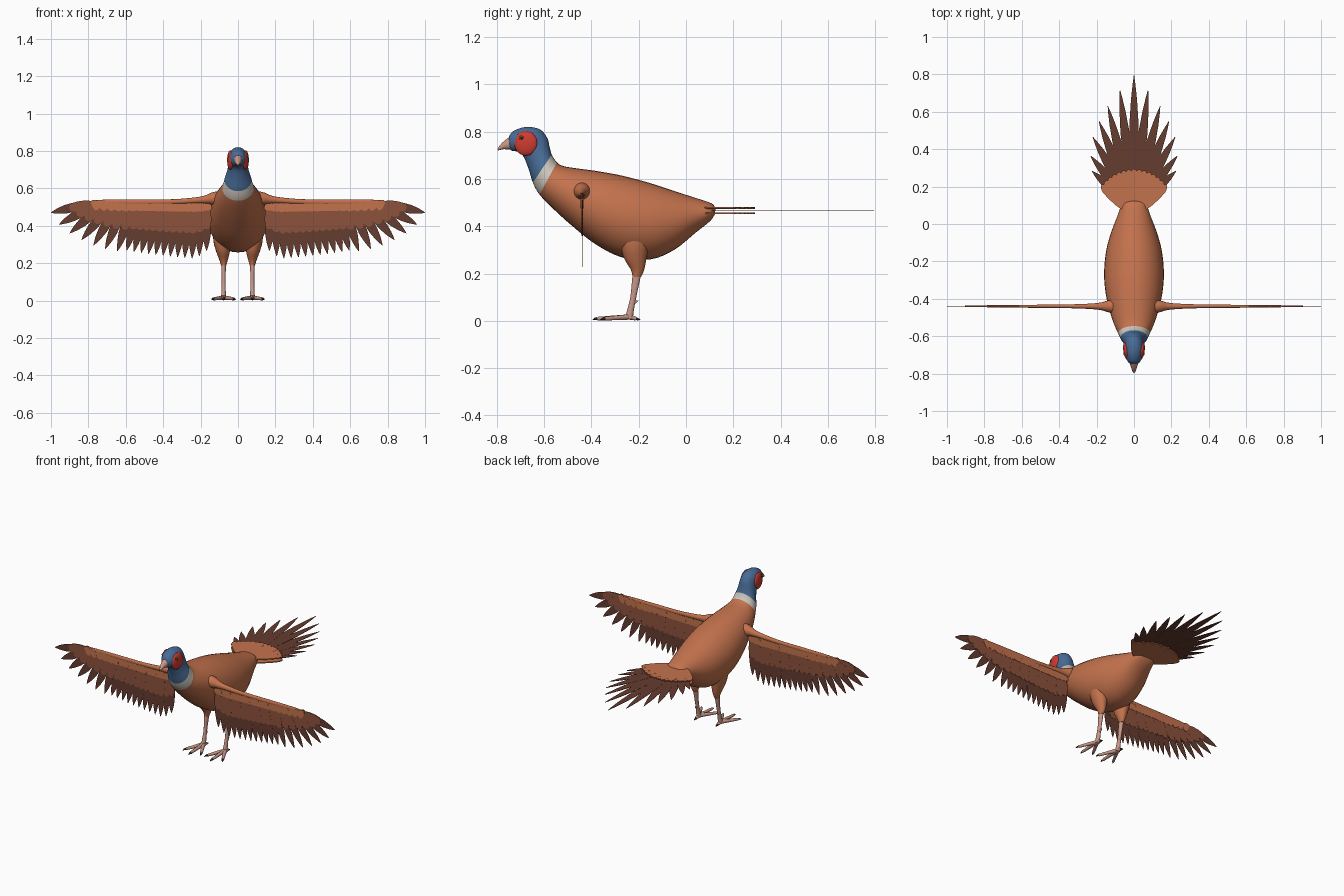
import bpy, bmesh, math
from mathutils import Vector as V

if "Cube" in bpy.data.objects:
    bpy.data.objects.remove(bpy.data.objects["Cube"])


def material(name, r, g, b):
    m = bpy.data.materials.new(name)
    m.diffuse_color = (r, g, b, 1)
    m.use_nodes = True
    m.node_tree.nodes["Principled BSDF"].inputs["Base Color"].default_value = m.diffuse_color
    return m


RUST = material("rust orange", 0.55, 0.17, 0.075)
BROWN = material("covert brown", 0.27, 0.085, 0.045)
DARK = material("flight dark brown", 0.13, 0.045, 0.028)
BLUE = material("neck blue", 0.065, 0.15, 0.31)
WHITE = material("collar white", 0.62, 0.58, 0.51)
RED = material("face red", 0.62, 0.045, 0.03)
PINK = material("leg pink", 0.58, 0.31, 0.25)
IRIS = material("iris brown", 0.2, 0.06, 0.02)
BLACK = material("claw black", 0.03, 0.02, 0.018)


def finish(name, bm, mats, mirror=False, smooth=True):
    bmesh.ops.recalc_face_normals(bm, faces=bm.faces)
    me = bpy.data.meshes.new(name)
    bm.to_mesh(me)
    bm.free()
    ob = bpy.data.objects.new(name, me)
    bpy.context.collection.objects.link(ob)
    for m in mats:
        me.materials.append(m)
    if smooth:
        bpy.ops.object.select_all(action='DESELECT')
        ob.select_set(True)
        bpy.context.view_layer.objects.active = ob
        bpy.ops.object.shade_smooth_by_angle(angle=math.radians(50))
    if mirror:
        ob.modifiers.new("mirror", 'MIRROR').use_mirror_merge = False
    return ob


def spline(rows, steps):
    """Smooth curve through rows of numbers (Catmull-Rom)."""
    out = []
    for i in range(len(rows) - 1):
        a, b, c, d = (rows[max(0, min(len(rows) - 1, i + k))] for k in (-1, 0, 1, 2))
        for s in range(steps):
            t = s / steps
            out.append([0.5 * (2 * q + (r - p) * t + (2 * p - 5 * q + 4 * r - w) * t * t
                               + (3 * q - p - 3 * r + w) * t ** 3)
                        for p, q, r, w in zip(a, b, c, d)])
    return out + [list(rows[-1])]


def loft(bm, sections, n=16, mat_rule=lambda i: 0):
    """Skin elliptical sections (centre, half axis u, half axis v)."""
    rings = [[bm.verts.new(c + u * math.cos(2 * math.pi * k / n) + v * math.sin(2 * math.pi * k / n))
              for k in range(n)] for c, u, v in sections]
    for i, (a, b) in enumerate(zip(rings, rings[1:])):
        for k in range(n):
            f = bm.faces.new((a[k], a[(k + 1) % n], b[(k + 1) % n], b[k]))
            f.material_index = mat_rule(i)
    bm.faces.new(rings[0]).material_index = mat_rule(0)
    bm.faces.new(rings[-1]).material_index = mat_rule(len(rings) - 2)


def profile_sections(rows, steps):
    """Rows: top y, top z, bottom y, bottom z, half width."""
    return [(V((0, (a + c) / 2, (b + d) / 2)), V((w, 0, 0)), V((0, (a - c) / 2, (b - d) / 2)))
            for a, b, c, d, w in spline(rows, steps)]


POINTED = ((0, .4), (.2, .8), (.45, 1), (.65, .92), (.82, .62), (.93, .3), (1, .04))
BLUNT = ((0, .45), (.3, .85), (.6, 1), (.85, .9), (.95, .6), (1, .25))


def feather(bm, place, base, tip, width, off, thick, shape):
    """Thin leaf-shaped plate from base to tip; place maps (a, b, depth) to 3D."""
    base, d = V(base), V(tip) - V(base)
    side = V((-d.y, d.x)).normalized() * width / 2
    outline = [base + d * t + side * w for t, w in shape]
    outline += [base + d * t - side * w for t, w in reversed(shape)]
    lo, hi = ([bm.verts.new(place(p.x, p.y, off + s * thick / 2)) for p in outline] for s in (-1, 1))
    bm.faces.new(lo)
    bm.faces.new(hi)
    for k in range(len(lo)):
        j = (k + 1) % len(lo)
        bm.faces.new((lo[k], lo[j], hi[j], hi[k]))


# Body, collar, neck and head in one skin
STEPS = 4
body_rows = [
    (.125, .475, .122, .45, .04), (.108, .497, .10, .42, .066), (.04, .52, .04, .372, .09),
    (-.05, .549, -.05, .30, .124), (-.15, .582, -.15, .26, .15), (-.27, .614, -.27, .268, .16),
    (-.38, .634, -.38, .322, .15), (-.47, .646, -.48, .40, .127), (-.52, .655, -.56, .472, .105),
    (-.546, .67, -.62, .534, .084), (-.568, .703, -.648, .585, .072), (-.577, .735, -.667, .645, .058),
    (-.588, .775, -.688, .695, .051), (-.62, .811, -.71, .715, .051), (-.68, .82, -.732, .718, .046),
    (-.73, .803, -.744, .724, .032), (-.748, .782, -.75, .735, .018)]
bm = bmesh.new()
loft(bm, profile_sections(body_rows, STEPS), 32,
     lambda i: 0 if i < 9 * STEPS else 1 if i < 10 * STEPS else 2)
finish("body_and_head", bm, [RUST, WHITE, BLUE])

# Hooked beak
bm = bmesh.new()
loft(bm, profile_sections([(-.725, .795, -.725, .726, .028), (-.75, .776, -.745, .724, .022),
                           (-.775, .756, -.77, .726, .014), (-.791, .738, -.79, .722, .007),
                           (-.797, .728, -.796, .72, .002)], 3), 16)
finish("beak", bm, [PINK])


# Face patches and eyes
def ball(name, loc, scale, mat, turn=0.0):
    bm = bmesh.new()
    bmesh.ops.create_uvsphere(bm, u_segments=24, v_segments=14, radius=1)
    for v in bm.verts:
        p = V((v.co.x * scale[0], v.co.y * scale[1], v.co.z * scale[2]))
        v.co = V((p.x * math.cos(turn) - p.y * math.sin(turn),
                  p.x * math.sin(turn) + p.y * math.cos(turn), p.z)) + V(loc)
    finish(name, bm, [mat], mirror=True)


ball("face_patches", (.041, -.678, .751), (.016, .049, .052), RED, -.14)
ball("eye_irises", (.046, -.695, .774), (.009, .012, .012), IRIS)
ball("eye_pupils", (.050, -.696, .774), (.007, .007, .007), BLACK)

# Wing arms
WING_Y = -.44
bm = bmesh.new()
arm = spline([(.09, .546, .042, .042), (.14, .546, .031, .032), (.2, .538, .017, .018),
              (.35, .529, .010, .013), (.55, .527, .008, .014), (.75, .527, .005, .011),
              (.85, .513, .002, .005)], 4)
loft(bm, [(V((x, WING_Y, z)), V((0, ry, 0)), V((0, 0, rz))) for x, z, ry, rz in arm], 16)
finish("wing_arms", bm, [RUST], mirror=True)

# Wing feathers: dark flight row, brown coverts, small rust coverts on both sides
inner = [(.168 + .427 * k / 11, .524, .168 + .427 * k / 11,
          .222 + .045 * (k / 11) ** 1.5 + (.045 if k == 0 else .015 if k == 1 else 0)) for k in range(12)]
tips = inner + [(0, 0, .645, .265), (0, 0, .71, .276), (0, 0, .772, .296), (0, 0, .836, .325),
                (0, 0, .90, .36), (0, 0, .957, .407), (0, 0, 1.0, .47)]
quills = []
for k, row in enumerate(tips):
    bx = .168 + .36 * k / 11 if k < 12 else .528 + .036 * (k - 11)
    quills.append((V((bx, .522)), V(row[2:])))


def wing_place(a, b, depth):
    return V((a, WING_Y + depth, b))


def wing_row(name, mat, reach, width, offs, thick, shape, count):
    bm = bmesh.new()
    for k, (b, t) in enumerate(quills[:count]):
        for o in offs:
            feather(bm, wing_place, b, b.lerp(t, reach), width, o + .0004 * (k % 2), thick, shape)
    finish(name, bm, [mat], mirror=True, smooth=False)


wing_row("flight_feathers", DARK, 1, .05, (0,), .0015, POINTED, 19)
wing_row("wing_coverts", BROWN, .55, .052, (-.003, .003), .002, BLUNT, 19)
wing_row("small_wing_coverts", RUST, .16, .06, (-.0055, .0055), .002, BLUNT, 18)


# Tail fan and its coverts above and below
def tail_place(a, b, depth):
    return V((a, b, .467 + depth))


bm = bmesh.new()
fan = [(0, .795), (.075, .716), (.14, .63), (.187, .55), (.22, .465), (.232, .364), (.225, .283)]
for k, (x, y) in enumerate(fan):
    for s in ((1, -1) if k else (1,)):
        feather(bm, tail_place, (0, .08), (s * x, y), .052, .0008 * (k % 2), .002, POINTED)
finish("tail_feathers", bm, [DARK], smooth=False)

bm = bmesh.new()
for k in range(-7, 8):
    a = math.radians(7.6 * k)
    for o in (-.012, .010):
        feather(bm, tail_place, (.055 * math.sin(a), .075), (.215 * math.sin(a), .08 + .213 * math.cos(a)),
                .05, o + .0006 * (k % 2), .006, BLUNT)
finish("tail_coverts", bm, [RUST], smooth=False)

# Thighs and shanks
bm = bmesh.new()
loft(bm, [(V((x, y, z)), V((r, 0, 0)), V((0, q, 0))) for x, y, z, r, q in spline(
    [(.085, -.215, .37, .05, .07), (.084, -.217, .31, .046, .058), (.08, -.214, .26, .036, .046),
     (.077, -.205, .215, .022, .028), (.077, -.208, .185, .013, .018)], 4)], 20)
finish("thighs", bm, [RUST], mirror=True)

bm = bmesh.new()
loft(bm, [(V((.077, y, z)), V((r, 0, 0)), V((0, q, 0))) for y, z, r, q in spline(
    [(-.206, .21, .013, .019), (-.212, .17, .012, .017), (-.223, .10, .010, .013),
     (-.236, .04, .012, .015), (-.242, .008, .014, .018)], 4)], 14)


# Toes, back toe, spur (pink) and claws (black)
def spike(bm, pts, mat):
    a, b = V(pts[0][:3]), V(pts[-1][:3])
    side = (b - a).cross(V((0, 0, 1))).normalized()
    up = side.cross(b - a).normalized()
    loft(bm, [(V(p[:3]), side * p[3], up * p[3]) for p in pts], 10, lambda i: mat)


for tx, ty in ((.077, -.375), (.022, -.345), (.132, -.345), (.077, -.212)):
    a, b = V((.077, -.24, .016)), V((tx, ty, .009))
    mid, end = a.lerp(b, .55), b + (b - a).normalized() * .02
    spike(bm, [(*a, .012), (*mid, .010), (*b, .008)], 0)
    spike(bm, [(*b, .007), (*end.lerp(b, .5), .005), (end.x, end.y, .004, .001)], 1)
spike(bm, [(.077, -.226, .078, .008), (.077, -.212, .08, .006), (.077, -.2, .086, .001)], 0)
finish("shanks_and_feet", bm, [PINK, BLACK], mirror=True)
